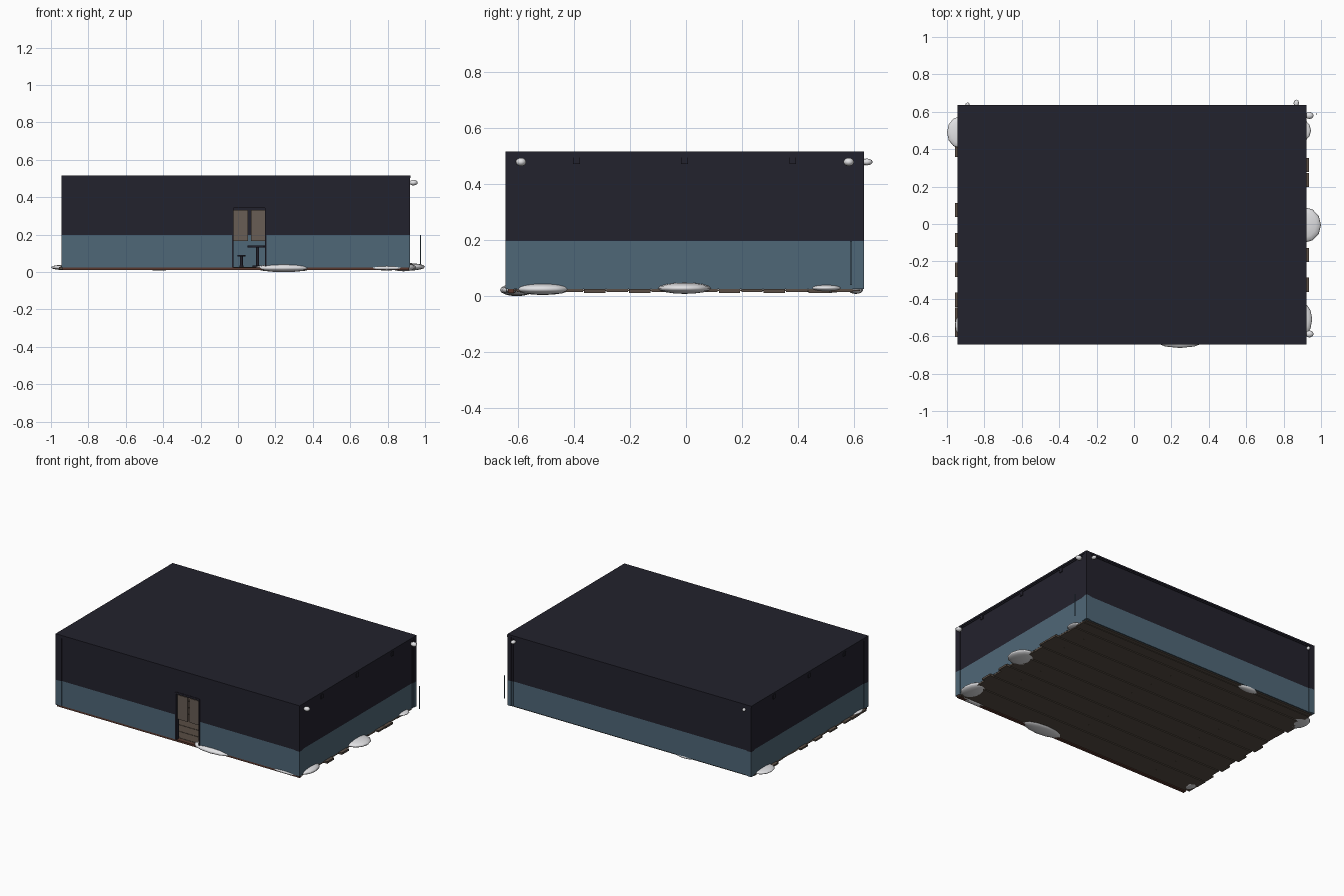
import bpy, bmesh, math
from mathutils import Matrix

if "Cube" in bpy.data.objects:
    bpy.data.objects.remove(bpy.data.objects["Cube"])


def mat(name, rgb):
    m = bpy.data.materials.new(name)
    m.diffuse_color = (*rgb, 1)
    m.use_nodes = True
    m.node_tree.nodes["Principled BSDF"].inputs["Base Color"].default_value = m.diffuse_color
    return m


NIGHT = mat("dark_navy", (0.0165, 0.0157, 0.026))
BLUE = mat("slate_blue", (0.078, 0.135, 0.185))
WOOD = mat("plank_brown", (0.100, 0.075, 0.058))
PANEL = mat("door_brown", (0.140, 0.110, 0.090))
RED = mat("sill_red", (0.100, 0.040, 0.028))
WHITE = mat("snow_white", (0.76, 0.76, 0.78))


def finish(name, bm, m):
    me = bpy.data.meshes.new(name)
    bm.to_mesh(me)
    bm.free()
    ob = bpy.data.objects.new(name, me)
    bpy.context.collection.objects.link(ob)
    me.materials.append(m)
    return ob


def box(name, m, x, y, z):
    """Box from (min, max) pairs."""
    bm = bmesh.new()
    c = [(p[0] + p[1]) / 2 for p in (x, y, z)]
    s = [p[1] - p[0] for p in (x, y, z)]
    bmesh.ops.create_cube(bm, size=1, matrix=Matrix.Translation(c) @ Matrix.Diagonal((*s, 1)))
    return finish(name, bm, m)


def blob(name, m, c, r, seg=12, rings=8):
    """Flattened smooth ball."""
    bm = bmesh.new()
    bmesh.ops.create_uvsphere(bm, u_segments=seg, v_segments=rings, radius=1,
                              matrix=Matrix.Translation(c) @ Matrix.Diagonal((*r, 1)))
    for f in bm.faces:
        f.smooth = True
    return finish(name, bm, m)


X0, X1, Y0, Y1 = -0.943, 0.92, -0.643, 0.635
ZB, ZM, ZT = 0.025, 0.197, 0.503
DX0, DX1, DZ = -0.03, 0.15, 0.352
G, T = 0.007, 0.025     # wall setback, wall thickness


def banded(name, x, y, top=ZT):
    box(name + "_lower", BLUE, x, y, (ZB, ZM))
    box(name + "_upper", NIGHT, x, y, (ZM, top))


# Walls with a doorway in the front
banded("back_wall", (X0 + G, X1 - G), (Y1 - G - T, Y1 - G))
banded("left_wall", (X0 + G, X0 + G + T), (Y0 + G, Y1 - G))
banded("right_wall", (X1 - G - T, X1 - G), (Y0 + G, Y1 - G))
banded("front_wall_left", (X0 + G, DX0), (Y0 + G, Y0 + G + T))
banded("front_wall_right", (DX1, X1 - G), (Y0 + G, Y0 + G + T))
box("door_lintel", NIGHT, (DX0, DX1), (Y0 + G, Y0 + G + T), (DZ, ZT))

# Corner posts, each with a thin strip beside it on both walls
for sx, x in ((1, X0), (-1, X1)):
    for sy, y in ((1, Y0), (-1, Y1)):
        xs, ys = sorted((x, x + sx * 0.028)), sorted((y, y + sy * 0.028))
        banded("corner_post", xs, ys)
        banded("corner_strip_x", sorted((x + sx * 0.028, x + sx * 0.042)),
               sorted((y + sy * 0.003, y + sy * 0.02)))
        banded("corner_strip_y", sorted((x + sx * 0.003, x + sx * 0.02)),
               sorted((y + sy * 0.028, y + sy * 0.042)))

# Roof slab and eave band
box("roof", NIGHT, (X0 - 0.001, X1 + 0.001), (Y0, Y1), (0.503, 0.515))
box("eave_band", NIGHT, (X0 + 0.003, X1 - 0.003), (Y0 + 0.003, Y1 - 0.003), (0.494, 0.503))

# Beam ends under the eaves
for y in (-0.39, -0.005, 0.38):
    box("beam_end_right", NIGHT, (X1 - 0.02, X1 - 0.001), (y - 0.012, y + 0.012), (0.47, 0.5))
    box("beam_end_left", NIGHT, (X0 + 0.001, X0 + 0.02), (y - 0.012, y + 0.012), (0.47, 0.5))

# Floor planks with staggered ends
left_long = (-8, -7, -6, -4, -2, 0, 4)
right_long = (-5, -3, 2, 3)
for k in range(-8, 7):
    y = 0.075 + 0.08 * k
    xa = -0.958 if k in left_long else -0.935
    xb = 0.936 if k in right_long else 0.912
    lo = 0.012 if k % 2 else 0.015
    box("floor_plank", WOOD, (xa, xb), (y - 0.038, y + 0.038), (lo, 0.026))
box("floor_base", WOOD, (X0 + 0.012, X1 - 0.012), (Y0 + 0.015, Y1 - 0.015), (0.018, 0.024))
box("front_sill", RED, (X0 + 0.005, X1 - 0.005), (Y0 + 0.008, Y0 + 0.03), (0.012, 0.025))

# Half-height swing doors and thin door frame
for xa, xb in ((-0.024, 0.053), (0.069, 0.146)):
    box("swing_door", PANEL, (xa, xb), (-0.626, -0.616), (0.165, 0.332))
for xa, xb in ((DX0 - 0.003, DX0 + 0.005), (DX1 - 0.005, DX1 + 0.003)):
    box("door_jamb", NIGHT, (xa, xb), (Y0 + 0.004, Y0 + G + T), (ZB, DZ))
box("door_head", NIGHT, (DX0, DX1), (Y0 + 0.004, Y0 + G + T), (DZ - 0.01, DZ + 0.003))


# Round-topped table and stool inside
def pedestal(name, x, y, r, h):
    for part, rad, za, zb in (("top", r, h - 0.01, h), ("leg", 0.008, 0.03, h - 0.01),
                              ("foot", r * 0.5, 0.026, 0.034)):
        bm = bmesh.new()
        bmesh.ops.create_cone(bm, cap_ends=True, segments=12, radius1=rad, radius2=rad,
                              depth=zb - za, matrix=Matrix.Translation((x, y, (za + zb) / 2)))
        finish(name + "_" + part, bm, NIGHT)


pedestal("table", 0.105, -0.25, 0.055, 0.142)
pedestal("stool", 0.018, -0.25, 0.022, 0.092)

# Snow mounds around the base
for c, r in (((0.245, -0.603, 0.022), (0.155, 0.060, 0.022)),
             ((0.795, -0.622, 0.022), (0.105, 0.020, 0.013)),
             ((0.885, -0.510, 0.025), (0.068, 0.098, 0.021)),
             ((0.910, -0.005, 0.028), (0.090, 0.095, 0.020)),
             ((0.900, 0.500, 0.029), (0.046, 0.055, 0.011)),
             ((-0.930, 0.490, 0.025), (0.070, 0.085, 0.014)),
             ((-0.925, -0.540, 0.022), (0.032, 0.060, 0.012)),
             ((-0.420, 0.605, 0.022), (0.080, 0.026, 0.014))):
    blob("snow_mound", WHITE, c, r)

# Small white lamps near the upper corners
for y in (-0.588, 0.580):
    blob("side_lamp", WHITE, (0.938, y, 0.478), (0.023, 0.019, 0.015), 8, 6)
blob("back_lamp_right", WHITE, (0.868, 0.645, 0.478), (0.015, 0.020, 0.012), 8, 6)
blob("back_lamp_left", WHITE, (-0.890, 0.638, 0.478), (0.012, 0.012, 0.012), 8, 6)

# Free-standing thin pole by the back right corner
box("thin_pole", BLUE, (0.973, 0.979), (0.585, 0.591), (0.04, 0.197))
